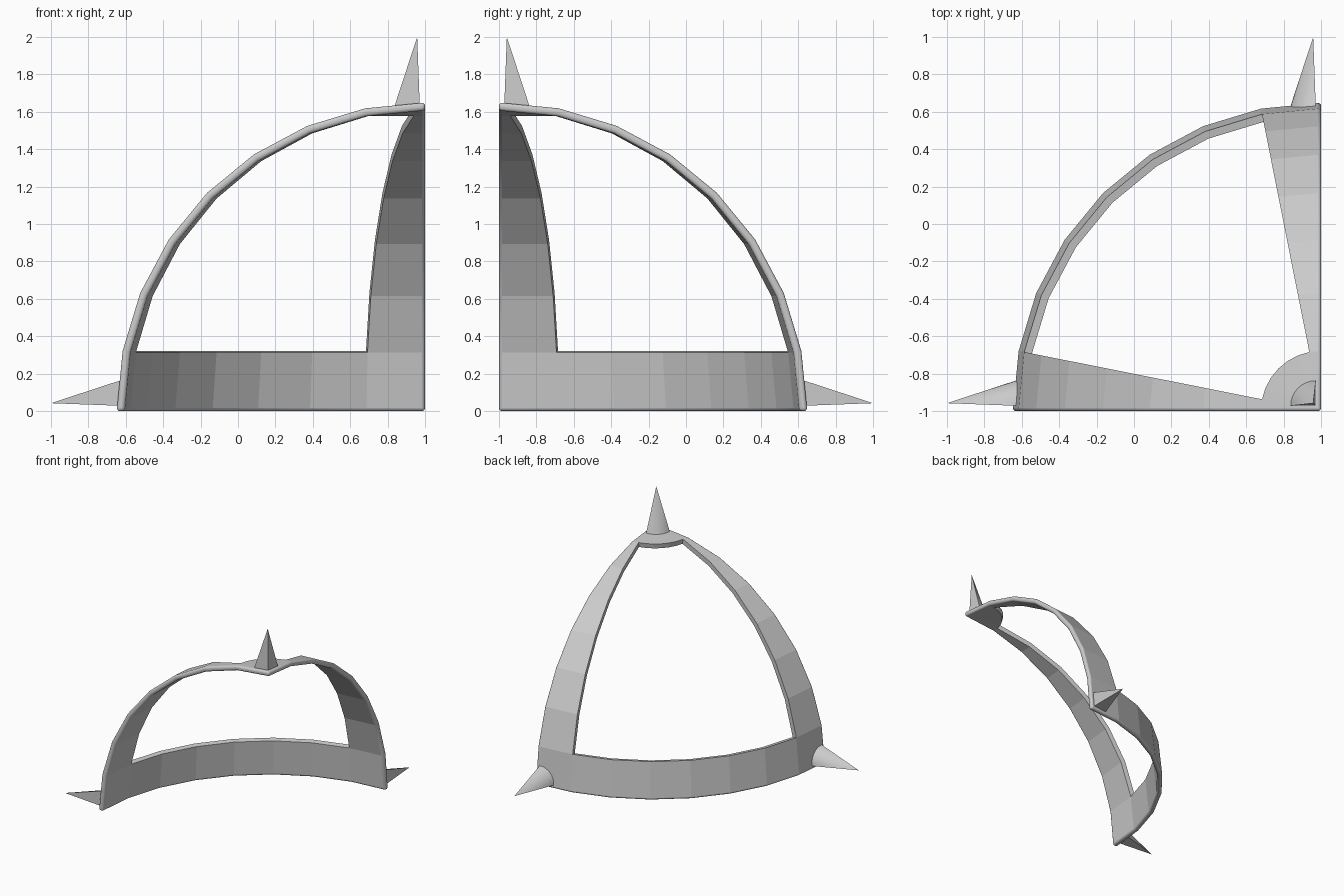
import bpy, bmesh
from math import sin, cos, pi
from mathutils import Vector

if "Cube" in bpy.data.objects:
    bpy.data.objects.remove(bpy.data.objects["Cube"])

OUTER, INNER, N = 1.65, 1.607, 8


def to_world(p):
    # the sphere octant is centred on the front right bottom corner
    return Vector((1 - p[0], p[1] - 1, p[2]))


def finish(bm, name):
    for v in bm.verts:
        v.co = to_world(v.co)
    bmesh.ops.recalc_face_normals(bm, faces=bm.faces[:])
    mesh = bpy.data.meshes.new(name)
    bm.to_mesh(mesh)
    bm.free()
    obj = bpy.data.objects.new(name, mesh)
    bpy.context.collection.objects.link(obj)
    return obj


def sphere_point(i, j):
    a, b = i * pi / 2 / N, j * pi / 2 / N
    return Vector((cos(a) * cos(b), sin(a) * cos(b), sin(b))) * OUTER


# Octant frame: only the outermost row of sphere panels is kept
bm = bmesh.new()
for i in range(N):
    for j in range(N):
        if i in (0, N - 1) or j in (0, N - 1):
            corners = [(i, j), (i + 1, j), (i + 1, j + 1), (i, j + 1)]
            if j == N - 1:
                corners = [(i, j), (i + 1, j), (0, N)]
            bm.faces.new([bm.verts.new(sphere_point(*c)) for c in corners])
bmesh.ops.remove_doubles(bm, verts=bm.verts[:], dist=1e-4)

# Thickness towards the sphere centre
outer = bm.faces[:]
ret = bmesh.ops.extrude_face_region(bm, geom=outer, use_keep_orig=True)
for g in ret['geom']:
    if isinstance(g, bmesh.types.BMVert):
        g.co *= INNER / OUTER
bmesh.ops.recalc_face_normals(bm, faces=bm.faces[:])


def plane_of(face):
    for k in range(3):
        if all(abs(v.co[k]) < 1e-4 for v in face.verts):
            return k
    return -1


# Rounded rim along the three cut planes
rim = [e for e in bm.edges
       if len({plane_of(f) for f in e.link_faces}) > 1]
res = bmesh.ops.bevel(bm, geom=rim, offset=0.017, offset_type='OFFSET',
                      segments=4, profile=0.5, affect='EDGES', clamp_overlap=True)
for f in res['faces']:
    f.smooth = True
finish(bm, "octant_frame")


# Quarter-cone spike at each corner of the frame
def spike(name, axis):
    bm = bmesh.new()
    low, radius, base, tip = 0.028, 0.137, 1.625, 2.0

    def place(a, b, h):
        p = [a, b]
        p.insert(axis, h)
        return bm.verts.new(p)

    apex = place(0.042, 0.042, tip)
    corner = place(low, low, base)
    arc = [place(low + radius * cos(k * pi / 16), low + radius * sin(k * pi / 16), base)
           for k in range(9)]
    ring = [corner] + arc
    bm.faces.new(ring)
    for k, v in enumerate(ring):
        f = bm.faces.new((v, ring[(k + 1) % len(ring)], apex))
        f.smooth = True
    for v in (arc[0], arc[-1], corner):
        for e in v.link_edges:
            e.smooth = False
    for v in ring:
        for e in v.link_edges:
            if apex not in e.verts:
                e.smooth = False
    finish(bm, name)


spike("left_spike", 0)
spike("back_spike", 1)
spike("top_spike", 2)
